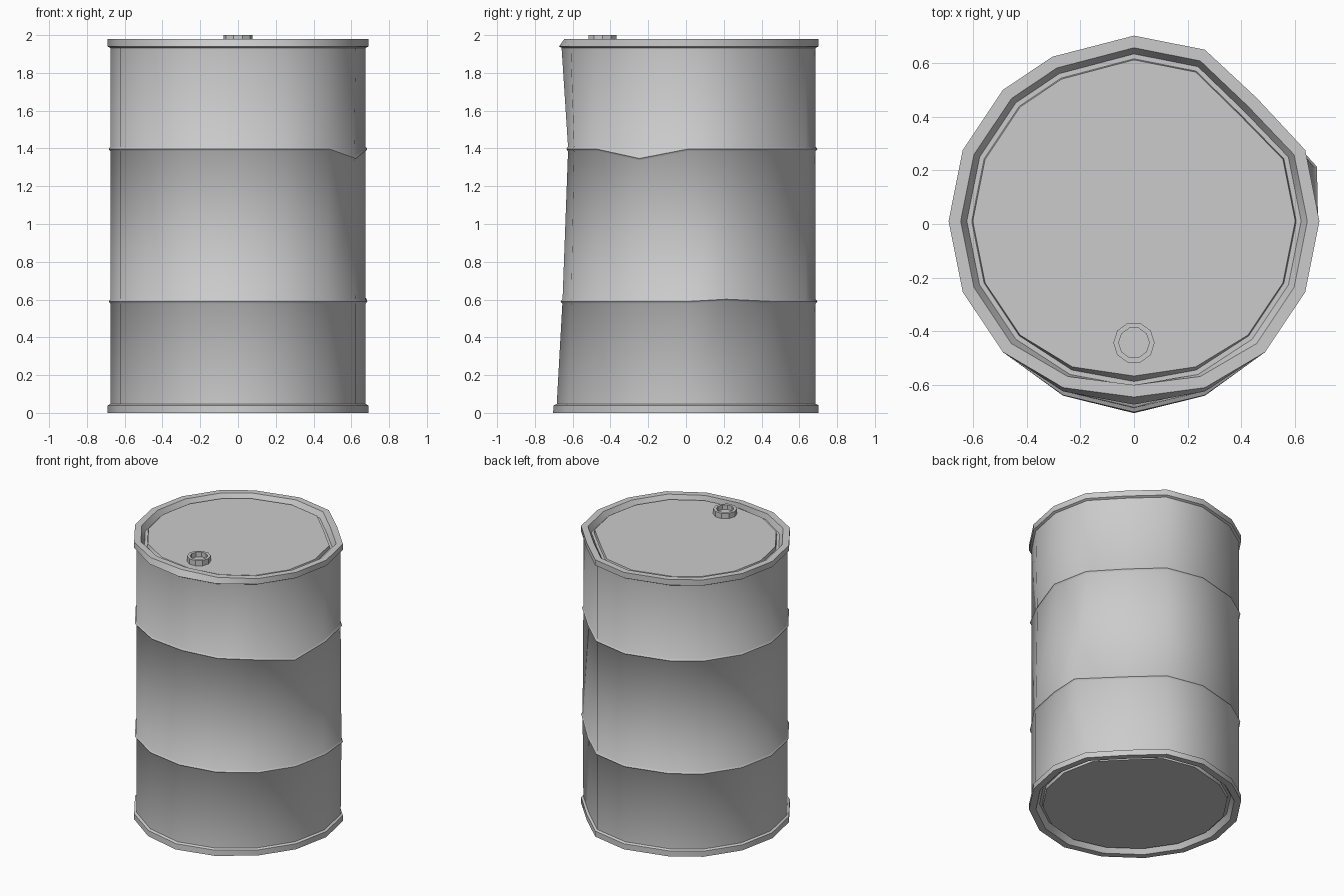
import bpy, bmesh, math

if "Cube" in bpy.data.objects:
    bpy.data.objects.remove(bpy.data.objects["Cube"])


def keyed(keys, z):
    """Piecewise linear value along the height."""
    if z <= keys[0][0]:
        return keys[0][1]
    for (z0, v0), (z1, v1) in zip(keys, keys[1:]):
        if z <= z1:
            return v0 + (v1 - v0) * (z - z0) / (z1 - z0)
    return keys[-1][1]


def lathe(name, profile, sides, center, move=None, angle=50):
    """Revolve an (r, z) profile and cap both ends."""
    bm = bmesh.new()
    rings = []
    for r, z in profile:
        ring = []
        for k in range(sides):
            a = 2 * math.pi * k / sides
            dr, dx, dy, dz = move(k, z) if move else (0, 0, 0, 0)
            ring.append(bm.verts.new((center[0] + (r + dr) * math.cos(a) + dx,
                                      center[1] + (r + dr) * math.sin(a) + dy,
                                      z + dz)))
        rings.append(ring)
    for a, b in zip(rings, rings[1:]):
        for k in range(sides):
            n = (k + 1) % sides
            bm.faces.new((a[k], a[n], b[n], b[k]))
    bm.faces.new(rings[0][::-1])
    bm.faces.new(rings[-1])
    bmesh.ops.recalc_face_normals(bm, faces=bm.faces)
    mesh = bpy.data.meshes.new(name)
    bm.to_mesh(mesh)
    bm.free()
    ob = bpy.data.objects.new(name, mesh)
    bpy.context.collection.objects.link(ob)
    bpy.ops.object.select_all(action='DESELECT')
    ob.select_set(True)
    bpy.context.view_layer.objects.active = ob
    bpy.ops.object.shade_smooth_by_angle(angle=math.radians(angle))
    return ob


# Dents: front crease, flattened back right side, bent bands
FRONT = [(0, -0.025), (0.05, -0.02), (0.59, 0.01), (1.4, 0.04),
         (1.93, 0.005), (1.945, 0.008), (1.975, 0.035)]
BULGE = [(0.05, 0), (0.575, 1), (0.605, 1), (1.38, 0)]


def dents(k, z):
    dr = dx = dy = dz = 0
    if k == 12:
        dy = keyed(FRONT, z)
    elif k in (11, 13):
        dy = keyed(FRONT, z) * 0.5
    elif k == 2:
        dr = -0.043
    elif k == 5:
        dx, dy = -0.04, -0.026
    elif k == 1:
        dx, dy = 0.048 * keyed(BULGE, z), -0.06 * keyed(BULGE, z)
        dz = 0.012 if 0.5 < z < 0.7 else 0
    elif k == 15 and 1.3 < z < 1.5:
        dr, dz = -0.01, -0.05
    return dr, dx, dy, dz


# Drum: rolled rims with a groove around each end, two raised bands
band = [(0.675, -0.012), (0.685, 0.0), (0.675, 0.012)]
end = [(0.60, 0.018), (0.604, 0.04), (0.622, 0.04), (0.645, 0.0),
       (0.69, 0.0), (0.69, 0.04), (0.675, 0.048)]
profile = list(end)
for height in (0.59, 1.397):
    profile += [(r, height + dz) for r, dz in band]
profile += [(r, 1.98 - z) for r, z in reversed(end)]
lathe("drum_body", profile, 16, (0, 0.011), dents)

# Bung: raised ring with a recessed plug
lathe("bung", [(0.077, 1.95), (0.077, 2.0), (0.057, 2.0), (0.057, 1.967)],
      10, (0, -0.442), angle=30)
